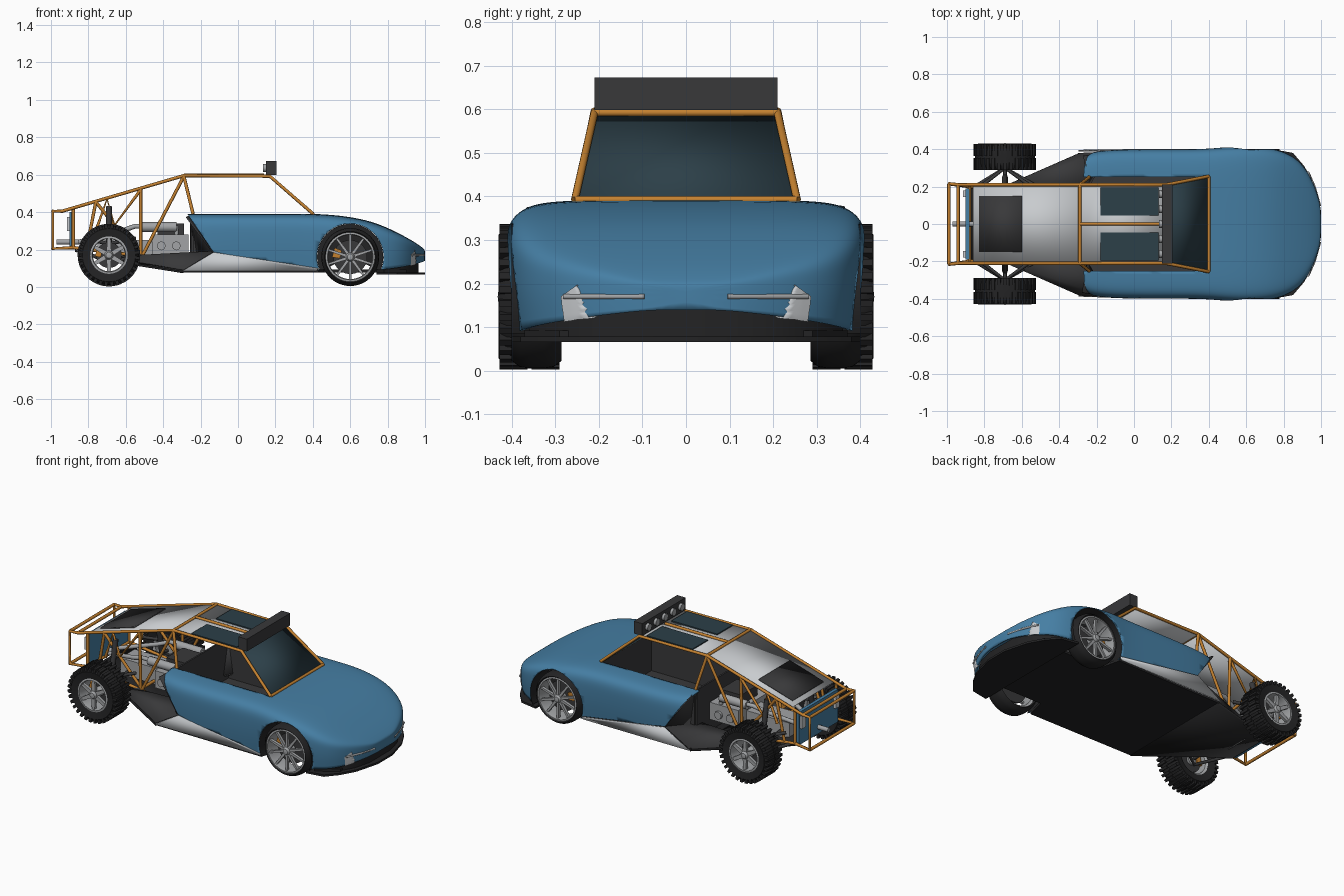
import bpy, bmesh
from math import sin, cos, pi, radians
from mathutils import Vector

if "Cube" in bpy.data.objects:
    bpy.data.objects.remove(bpy.data.objects["Cube"])

def mat(name, r, g, b):
    m = bpy.data.materials.new(name)
    m.diffuse_color = (r, g, b, 1)
    m.use_nodes = True
    m.node_tree.nodes["Principled BSDF"].inputs["Base Color"].default_value = m.diffuse_color
    return m

BLUE, ORANGE = mat("blue", .06, .21, .37), mat("orange", .55, .22, .03)
BLACK, GLASS = mat("black", .017, .017, .018), mat("glass", .025, .05, .065)
WHITE, SILVER = mat("pale", .58, .6, .62), mat("silver", .36, .37, .38)
DARK = mat("dark_grey", .04, .04, .042)

def mesh(name, verts, faces, m, angle=35, fix=True):
    me = bpy.data.meshes.new(name)
    me.from_pydata([tuple(v) for v in verts], [], faces)
    bm = bmesh.new()
    bm.from_mesh(me)
    if fix:
        bmesh.ops.recalc_face_normals(bm, faces=bm.faces)
    bm.to_mesh(me)
    bm.free()
    me.shade_smooth()
    me.set_sharp_from_angle(angle=radians(angle))
    if m:
        me.materials.append(m)
    ob = bpy.data.objects.new(name, me)
    bpy.context.collection.objects.link(ob)
    return ob

HEX = [(0, 1, 3, 2), (4, 5, 7, 6), (0, 1, 5, 4), (2, 3, 7, 6), (0, 2, 6, 4), (1, 3, 7, 5)]

def box(name, x, y, z, m):
    return mesh(name, [(a, b, c) for a in x for b in y for c in z], HEX, m)

def prism(name, pts, lo, hi, m, axis='z'):
    n = len(pts)
    put = (lambda p, h: (p[0], p[1], h)) if axis == 'z' else (lambda p, h: (p[0], h, p[1]))
    v = [put(p, h) for h in (lo, hi) for p in pts]
    f = [list(range(n)), list(range(n, 2 * n))] + [(i, (i + 1) % n, n + (i + 1) % n, n + i) for i in range(n)]
    return mesh(name, v, f, m)

def mirrored(half):
    return half + [(x, -y) for x, y in reversed(half)]

def lathe(name, prof, c, s, m, n=40, a0=0, a1=360):
    """Revolve (radius, y) points about the y axis; s flips the side."""
    full = a1 - a0 == 360
    k, cols = len(prof), n if full else n + 1
    v = []
    for i in range(cols):
        a = radians(a0 + (a1 - a0) * i / n)
        v += [(c[0] + r * cos(a), c[1] + s * y, c[2] + r * sin(a)) for r, y in prof]
    f = [(i * k + j, i * k + j + 1, (i + 1) % cols * k + j + 1, (i + 1) % cols * k + j)
         for i in range(n) for j in range(k - 1)]
    return mesh(name, v, f, m)

def tubes(name, paths, r, m):
    cu = bpy.data.curves.new(name, 'CURVE')
    cu.dimensions, cu.bevel_depth, cu.bevel_resolution, cu.use_fill_caps = '3D', r, 2, True
    for p in paths:
        sp = cu.splines.new('POLY')
        sp.points.add(len(p) - 1)
        for q, co in zip(sp.points, p):
            q.co = (*co, 1)
    cu.materials.append(m)
    ob = bpy.data.objects.new(name, cu)
    bpy.context.collection.objects.link(ob)
    return ob

def panel(name, pts, m, t=.008):
    ob = mesh(name, pts, [list(range(len(pts)))], m, fix=False)
    ob.modifiers.new("thick", 'SOLIDIFY').thickness = t
    return ob

# body shell: lofted stations (x, half width, bottom z, top z)
stations = [(-.27, .365, .085, .392), (-.2, .392, .085, .392), (0, .398, .085, .392), (.2, .398, .085, .392),
            (.38, .398, .085, .392), (.5, .411, .085, .386), (.62, .414, .085, .372), (.74, .404, .088, .343),
            (.84, .37, .1, .297), (.91, .31, .112, .26), (.96, .22, .125, .23), (.99, .13, .135, .207),
            (1.0, .07, .14, .197)]
half = [(0, 1), (.35, 1), (.63, .997), (.84, .98), (.95, .93), (1, .82), (1.005, .62), (1, .35), (.97, 0)]
section = [(-y, f) for y, f in reversed(half[1:])] + half
k = len(section)
v = [(x, y * w, b + (t - b) * f) for x, w, b, t in stations for y, f in section]
f = [(i * k + j, i * k + j + 1, (i + 1) * k + j + 1, (i + 1) * k + j)
     for i in range(len(stations) - 1) for j in range(k - 1)]
f.append([(len(stations) - 1) * k + j for j in range(k)])
body = mesh("body_shell", v, f, BLUE, 60)
if body.data.polygons[k // 2].normal.z < 0:
    body.data.flip_normals()
sub = body.modifiers.new("smooth", 'SUBSURF')
sub.levels = sub.render_levels = 2
sol = body.modifiers.new("thick", 'SOLIDIFY')
sol.thickness, sol.offset = .01, -1
# cutters for cockpit, wheel arches and slanted sill
FW, RW = (.6, .16), (-.69, .17)
arch = [(FW[0] + .178 * cos(i * pi / 24), FW[1] + .178 * sin(i * pi / 24)) for i in range(48)]
cuts = [box("cockpit_cutter", (-.35, .4), (-.25, .25), (.3, .5), None),
        prism("arch_cutter", arch, -.6, .6, None, 'y'),
        prism("sill_cutter", [(-.4, .4), (-.277, .4), (-.13, .185), (.43, .1), (.43, .02), (-.4, .02)], -.6, .6, None, 'y')]
for c in cuts:
    c.hide_render = True
    c.display_type = 'WIRE'
    b = body.modifiers.new(c.name, 'BOOLEAN')
    b.operation, b.object, b.solver = 'DIFFERENCE', c, 'EXACT'

# underbody, splitter and nose filler
prism("floor_pan", mirrored([(-.3, .38), (.43, .385), (.46, .26), (.74, .26), (.78, .37), (.9, .29)]), .078, .092, BLACK)
prism("splitter", mirrored([(.74, .4), (.85, .38), (.91, .31), (.96, .22), (1, .07)]), .066, .078, BLACK)
prism("nose_filler", mirrored([(.78, .36), (.84, .33), (.9, .27), (.94, .2), (.965, .1)]), .075, .15, BLACK)
tail = [(-.29, .38, .085), (-.7, .2, .15), (-.87, .19, .2)]
panel("tail_floor", tail + [(x, -y, z) for x, y, z in reversed(tail)], BLACK, .012)

# cockpit tub and rear bulkhead
box("tub_floor", (-.24, .42), (-.25, .25), (.13, .14), DARK)
box("tub_front", (.41, .42), (-.25, .25), (.13, .385), DARK)
box("bulkhead", (-.25, -.24), (-.25, .25), (.09, .388), DARK)
for s in (-1, 1):
    box("tub_side", (-.24, .42), sorted((s * .25, s * .26)), (.13, .385), DARK)
    panel("rear_quarter_panel", [(-.25, s * .25, .388), (-.272, s * .365, .375), (-.13, s * .388, .185), (-.25, s * .2, .17)], DARK)
    panel("rear_lower_panel", [(-.13, s * .388, .185), (-.29, s * .38, .088), (-.7, s * .2, .155), (-.25, s * .2, .17)], DARK)
    panel("side_sill", [(-.13, s * .394, .185), (-.297, s * .388, .085), (.42, s * .388, .085), (.43, s * .393, .1)], WHITE)
    # headlights wrapped on the nose
    lamp = mesh("headlight", [(.985, s * .09, .155), (.94, s * .24, .2), (.93, s * .29, .17), (.93, s * .285, .112)], [(0, 1, 2, 3)], WHITE)
    d = lamp.modifiers.new("divide", 'SUBSURF')
    d.subdivision_type, d.levels, d.render_levels = 'SIMPLE', 4, 4
    w = lamp.modifiers.new("wrap", 'SHRINKWRAP')
    w.target, w.offset, w.wrap_mode = body, .004, 'ABOVE_SURFACE'
    tubes("light_strip", [[(.995, s * .095, .17), (.965, s * .2, .17), (.93, s * .28, .17)]], .006, SILVER)

# roll cage
def roof(x):
    return .595 + (x + .29) * .19 / .65

side = [[(.4, .255, .392), (.17, .21, .592), (-.29, .21, .595), (-.94, .21, .405), (-.99, .215, .405), (-.99, .215, .205), (-.88, .2, .21)],
        [(-.29, .21, .595), (-.24, .25, .39)], [(-.29, .21, .59), (-.51, .2, .17)],
        [(-.52, .21, .525), (-.52, .2, .17)], [(-.27, .2, .12), (-.52, .2, .165), (-.88, .2, .21)],
        [(-.52, .21, .52), (-.66, .2, .33), (-.7, .21, .47), (-.76, .2, .3)],
        [(-.76, .21, .455), (-.81, .2, .2)], [(-.76, .21, .455), (-.66, .2, .33), (-.52, .2, .18)],
        [(-.88, .2, .42), (-.88, .2, .21)], [(-.52, .25, .27), (-.25, .25, .22)]]
paths = [[(x, s * y, z) for x, y, z in p] for p in side[:-1] for s in (-1, 1)]
paths += [[(x, -y, z), (x, y, z)] for x, y, z in [(.4, .255, .392), (.17, .21, .592), (-.29, .21, .595), (-.94, .21, .405),
                                                  (-.99, .215, .405), (-.99, .215, .205), (-.88, .2, .21), (-.52, .2, .17)]]
paths.append([(-.29, 0, .597), (.14, 0, .597)])
tubes("roll_cage", paths, .009, ORANGE)

# windscreen, roof panels and light bar
panel("windscreen", [(.395, -.25, .392), (.395, .25, .392), (.168, .205, .59), (.168, -.205, .59)], GLASS, .005)
panel("roof_panel", [(.16, -.205, .592), (.16, .205, .592), (-.29, .205, .594), (-.29, -.205, .594)], WHITE, .006)
panel("engine_cover", [(-.29, -.205, .594), (-.29, .205, .594), (-.86, .2, roof(-.86)), (-.86, -.2, roof(-.86))], WHITE, .006)
zs = [roof(x) + .007 for x in (-.6, -.83)]
panel("cover_vent", [(-.6, -.15, zs[0]), (-.6, .15, zs[0]), (-.83, .15, zs[1]), (-.83, -.15, zs[1])], DARK, .008)
for s in (-1, 1):
    box("roof_window", (-.18, .13), sorted((s * .045, s * .195)), (.59, .6), GLASS)
box("light_bar", (.15, .207), (-.21, .21), (.598, .673), DARK)
for i in range(5):
    y = (i - 2) * .08
    tubes("bar_lamp", [[(.134, y, .636), (.155, y, .636)]], .022, SILVER)

# rear plate, tail lights, engine and exhausts
box("rear_plate", (-.9, -.88), (-.19, .19), (.2, .4), BLUE)
tubes("tail_pipe", [[(-.97, 0, .24), (-.85, 0, .24)]], .014, SILVER)
box("engine_block", (-.46, -.265), (-.15, .15), (.175, .28), SILVER)
box("engine_top", (-.43, -.29), (-.08, .08), (.28, .34), DARK)
box("gearbox", (-.75, -.46), (-.07, .07), (.15, .25), SILVER)
for s in (-1, 1):
    box("tail_light", (-.915, -.9), sorted((s * .145, s * .18)), (.3, .375), WHITE)
    tubes("silencer", [[(-.51, s * .13, .32), (-.33, s * .13, .32)]], .027, SILVER)
    tubes("exhaust_pipe", [[(-.33, s * .13, .27), (-.33, s * .13, .32), (-.55, s * .13, .325), (-.62, s * .11, .3), (-.85, s * .04, .24)]], .013, SILVER)
    for x in (-.41, -.33):
        tubes("engine_port", [[(x, s * .14, .22), (x, s * .165, .22)]], .024, SILVER)
    # suspension
    hub = (RW[0], s * .3, RW[1])
    tubes("rear_suspension", [[(-.52, s * .2, .17), (hub[0], hub[1], .13), (-.85, s * .2, .2)],
                              [(-.55, s * .2, .26), (hub[0], hub[1], .23), (-.82, s * .2, .26)],
                              [(hub[0], 0, .19), hub]], .01, DARK)
    tubes("rear_shock", [[(-.69, s * .25, .17), (-.69, s * .2, .43)]], .016, DARK)
    tubes("front_axle", [[(FW[0], 0, FW[1]), (FW[0], s * .33, FW[1])]], .012, DARK)
    lathe("arch_liner", [(.02, .25), (.177, .25), (.177, .4)], (FW[0], 0, FW[1]), s, BLACK, 30, -25, 205)

# wheels: tyre, rim, disc, hub, caliper, spokes and tread
def spoke(name, c, s, a, r0, r1, w0, w1, y0, y1, m):
    d, t = Vector((cos(a), 0, sin(a))), Vector((-sin(a), 0, cos(a)))
    base = Vector((c[0], 0, c[1]))
    v = [base + d * r + t * (w * q) + Vector((0, s * y, 0))
         for r, w in ((r0, w0), (r1, w1)) for q in (-1, 1) for y in (y0, y1)]
    return v

def wheel(tag, c, s, R, r, y0, y1, spokes, w, tread):
    o, e = (c[0], 0, c[1]), .018
    lathe(tag + "_tyre", [(r, y0 + .01), (R - e, y0), (R - .004, y0 + e), (R, y0 + .04), (R, y1 - .04), (R - .004, y1 - e),
                          (R - e, y1), (r, y1 - .008), (r, y0 + .01)], o, s, BLACK, 48)
    lathe(tag + "_rim", [(r + .002, y1 - .006), (r - .008, y1 - .004), (r - .012, y1 - .02), (r - .012, y0 + .02), (r + .002, y0 + .01)], o, s, SILVER, 48)
    lathe(tag + "_brake_disc", [(0, y0 + .045), (r * .7, y0 + .045), (r * .7, y0 + .055), (0, y0 + .055)], o, s, DARK)
    lathe(tag + "_hub", [(0, y1 + .002), (.016, y1), (.024, y1 - .012), (.028, y0 + .03), (0, y0 + .03)], o, s, SILVER, 24)
    blocks = [(tag + "_spokes", SILVER, [spoke("", c, s, 2 * pi * i / spokes + pi / 2, .02, r - .006, w, w * .7, y1 - .03, y1 - .012, SILVER) for i in range(spokes)]),
              (tag + "_caliper", ORANGE, [spoke("", c, s, radians(165), r * .4, r * .72, .022, .026, y0 + .035, y0 + .07, ORANGE)])]
    if tread:
        n = 32
        blocks.append((tag + "_tread", BLACK, [spoke("", c, s, 2 * pi * (i + .5 * q) / n, R - .02, R + .007, .009, .008, *yy, BLACK)
                                               for i in range(n) for q, yy in enumerate(((y0 + .002, y0 + .066), (y1 - .066, y1 - .002)))]))
    for name, m, parts in blocks:
        mesh(name, [p for b in parts for p in b], [tuple(i + 8 * j for i in h) for j in range(len(parts)) for h in HEX], m)

for s in (-1, 1):
    wheel("front_wheel", FW, s, .155, .13, .285, .4, 10, .008, False)
    wheel("rear_wheel", RW, s, .16, .098, .288, .43, 6, .013, True)
